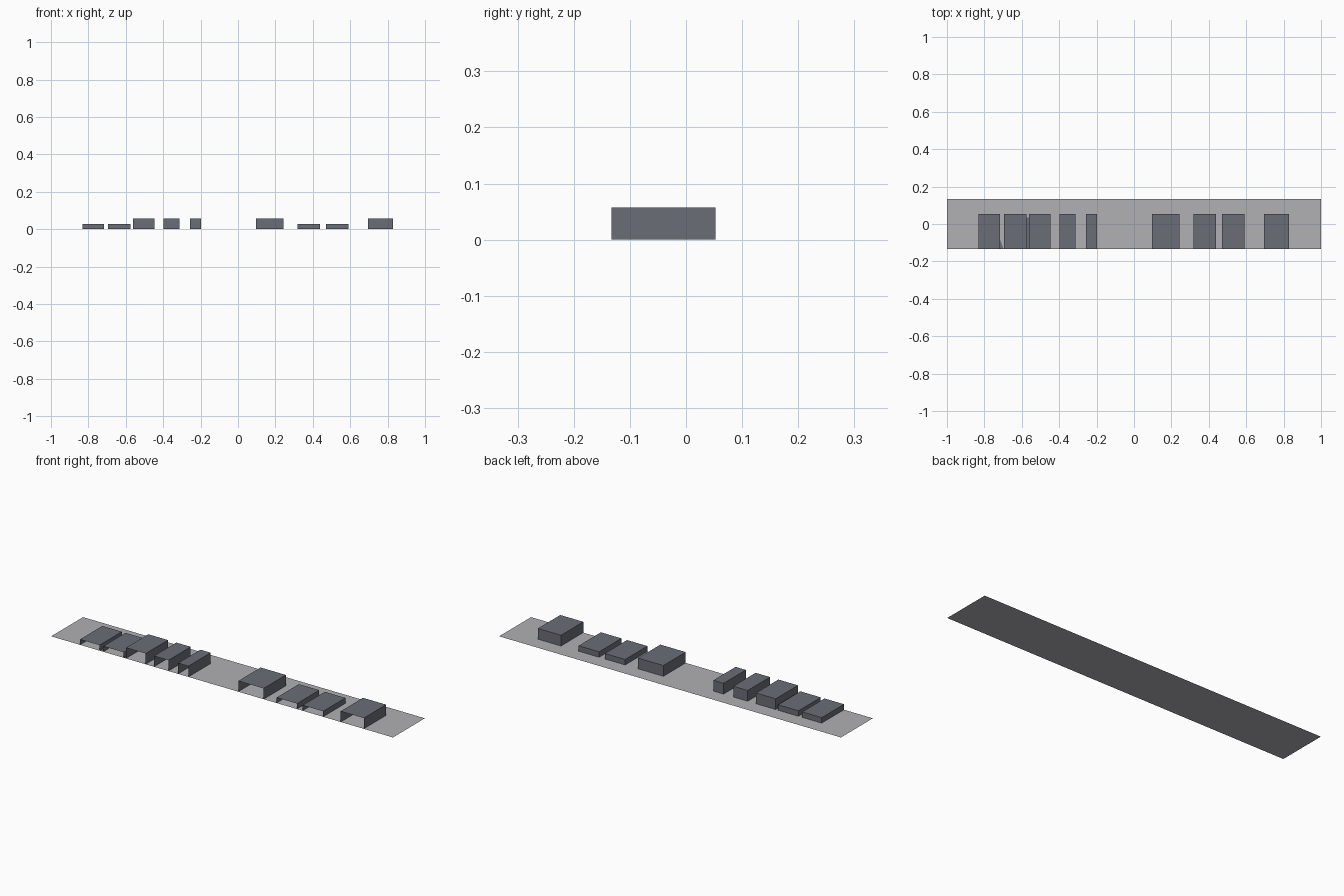
import bpy

if "Cube" in bpy.data.objects:
    bpy.data.objects.remove(bpy.data.objects["Cube"])

Y_FRONT, Y_BACK, Y_HALF = -0.133, 0.053, 0.133
LOW, TALL = 0.029, 0.057


def material(name, rgb):
    m = bpy.data.materials.new(name)
    m.diffuse_color = (*rgb, 1.0)
    m.use_nodes = True
    m.node_tree.nodes["Principled BSDF"].inputs["Base Color"].default_value = m.diffuse_color
    return m


light_grey = material("light_grey", (0.44, 0.44, 0.46))
slate_grey = material("slate_grey", (0.145, 0.155, 0.185))


def add_mesh(name, verts, faces, mat):
    me = bpy.data.meshes.new(name)
    me.from_pydata(verts, [], faces)
    me.materials.append(mat)
    ob = bpy.data.objects.new(name, me)
    bpy.context.collection.objects.link(ob)
    return ob


def flat_plate(name, outline, z, mat):
    add_mesh(name, [(x, y, z) for x, y in outline], [range(len(outline))], mat)


def open_box(name, x0, x1, h):
    # thin shell with back, sides and top; open at the front and below
    verts = [(x, y, z) for z in (0, h)
             for x, y in ((x0, Y_FRONT), (x1, Y_FRONT), (x1, Y_BACK), (x0, Y_BACK))]
    faces = [(4, 5, 6, 7), (1, 2, 6, 5), (2, 3, 7, 6), (3, 0, 4, 7)]
    add_mesh(name, verts, faces, slate_grey)


# base sheet
flat_plate("base_sheet", [(-1, -Y_HALF), (1, -Y_HALF), (1, Y_HALF), (-1, Y_HALF)],
           0, light_grey)

# row of open-fronted boxes: left x, right x, height
boxes = [
    (-0.831, -0.717, LOW), (-0.695, -0.576, LOW), (-0.562, -0.447, TALL),
    (-0.398, -0.314, TALL), (-0.257, -0.197, TALL), (0.095, 0.243, TALL),
    (0.319, 0.438, LOW), (0.471, 0.591, LOW), (0.694, 0.829, TALL),
]
for i, (x0, x1, h) in enumerate(boxes, 1):
    open_box(f"open_box_{i}", x0, x1, h)

# dark slivers on the sheet between the left boxes
flat_plate("dark_corner", [(-0.717, Y_FRONT), (-0.698, Y_FRONT), (-0.717, -0.08)],
           0.001, slate_grey)
flat_plate("dark_strip", [(-0.576, Y_FRONT), (-0.562, Y_FRONT), (-0.562, 0.035), (-0.576, 0.035)],
           0.001, slate_grey)
